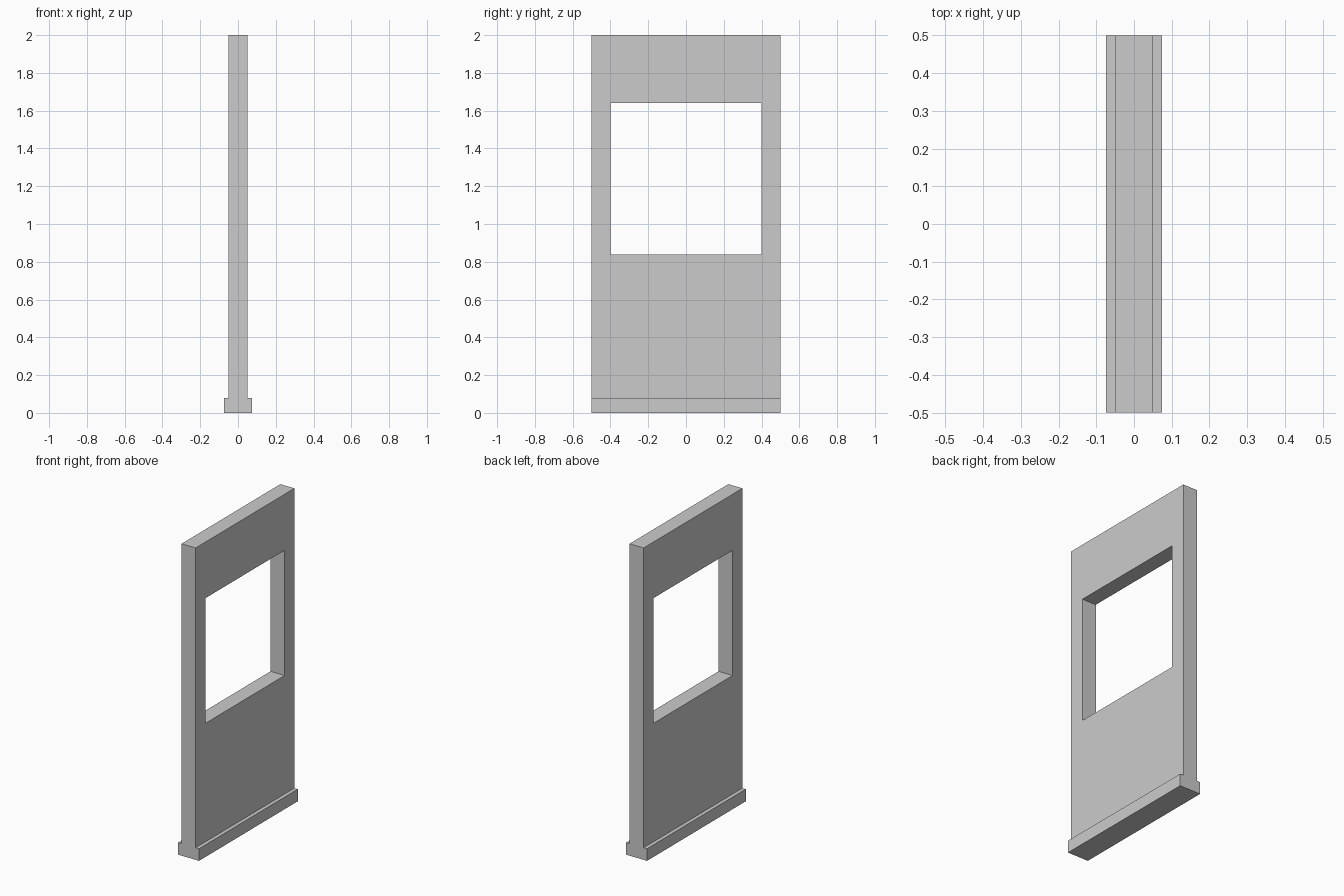
import bpy, bmesh

if "Cube" in bpy.data.objects:
    bpy.data.objects.remove(bpy.data.objects["Cube"])

HALF_T = 0.05             # half wall thickness
SKIRT_X, SKIRT_H = 0.074, 0.078
HALF_W, HEIGHT = 0.5, 2.0
WIN_Y, WIN_Z0, WIN_Z1 = 0.4, 0.838, 1.64


def finish(name, bm):
    """Turn a +x half into an object mirrored across x = 0."""
    bmesh.ops.recalc_face_normals(bm, faces=bm.faces)
    mesh = bpy.data.meshes.new(name)
    bm.to_mesh(mesh)
    bm.free()
    obj = bpy.data.objects.new(name, mesh)
    bpy.context.collection.objects.link(obj)
    mirror = obj.modifiers.new("Mirror", 'MIRROR')
    mirror.use_axis[0] = True
    mirror.merge_threshold = 0.0005
    return obj


def rect(bm, x, w, z0, z1):
    return [bm.verts.new((x, y, z)) for y, z in
            ((-w, z0), (w, z0), (w, z1), (-w, z1))]


# Wall panel with window opening: rectangular tube, open at the mirror plane
bm = bmesh.new()
outer, outer_mid = (rect(bm, x, HALF_W, 0, HEIGHT) for x in (HALF_T, 0))
inner, inner_mid = (rect(bm, x, WIN_Y, WIN_Z0, WIN_Z1) for x in (HALF_T, 0))
for i in range(4):
    j = (i + 1) % 4
    for a, b in ((outer_mid, outer), (outer, inner), (inner, inner_mid)):
        bm.faces.new((a[i], a[j], b[j], b[i]))
finish("window_wall", bm)

# Skirting strip along the foot of each wall face
bm = bmesh.new()
bmesh.ops.create_cube(bm, size=1)
for v in bm.verts:
    v.co.x = SKIRT_X if v.co.x > 0 else HALF_T
    v.co.y *= 2 * HALF_W
    v.co.z = SKIRT_H if v.co.z > 0 else 0
finish("skirting_board", bm)
